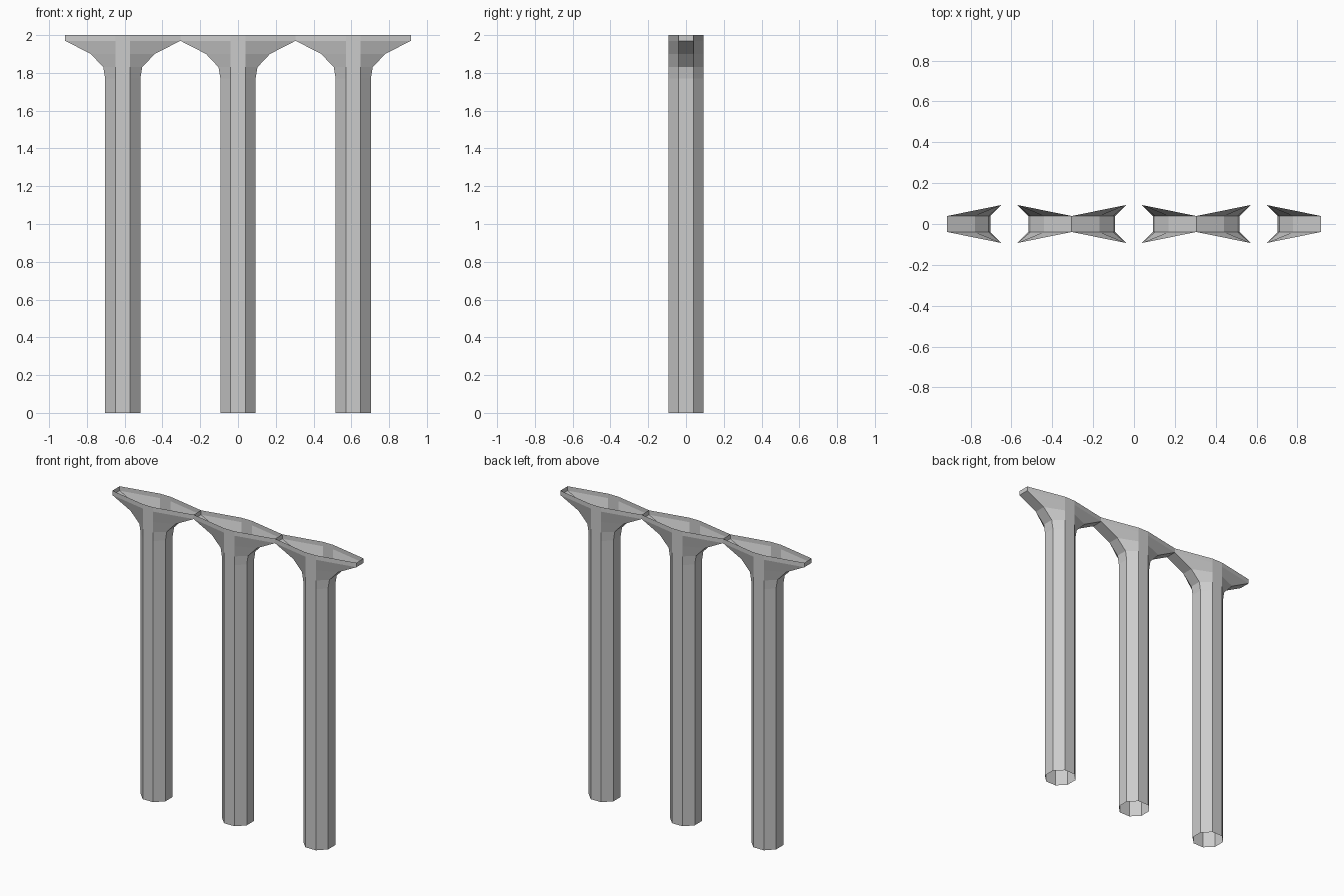
import bpy, bmesh

if "Cube" in bpy.data.objects:
    bpy.data.objects.remove(bpy.data.objects["Cube"])

APOTHEM, HALF_SIDE, SPACING = 0.093, 0.039, 0.61

# Half width along x at each height: straight shaft, then the arch flare and rim
PROFILE = [(0.0, 0.093), (1.77, 0.093), (1.83, 0.103),
           (1.90, 0.169), (1.97, 0.305), (2.0, 0.305)]


def section(half_x):
    """Octagon whose left and right sides are pulled out to half_x."""
    quarter = [(half_x, HALF_SIDE), (HALF_SIDE, APOTHEM)]
    half = quarter + [(-x, y) for x, y in reversed(quarter)]
    return half + [(-x, -y) for x, y in half]


# Open octagonal tube lofted through the profile
bm = bmesh.new()
rings = [[bm.verts.new((x, y, z)) for x, y in section(w)] for z, w in PROFILE]
for low, high in zip(rings, rings[1:]):
    for i in range(8):
        j = (i + 1) % 8
        bm.faces.new((low[i], low[j], high[j], high[i]))
mesh = bpy.data.meshes.new("arcade_column")
bm.to_mesh(mesh)
bm.free()

# Three columns whose flared tops meet to form the arches
for name, k in (("left_column", -1), ("middle_column", 0), ("right_column", 1)):
    column = bpy.data.objects.new(name, mesh)
    column.location.x = k * SPACING
    bpy.context.collection.objects.link(column)
